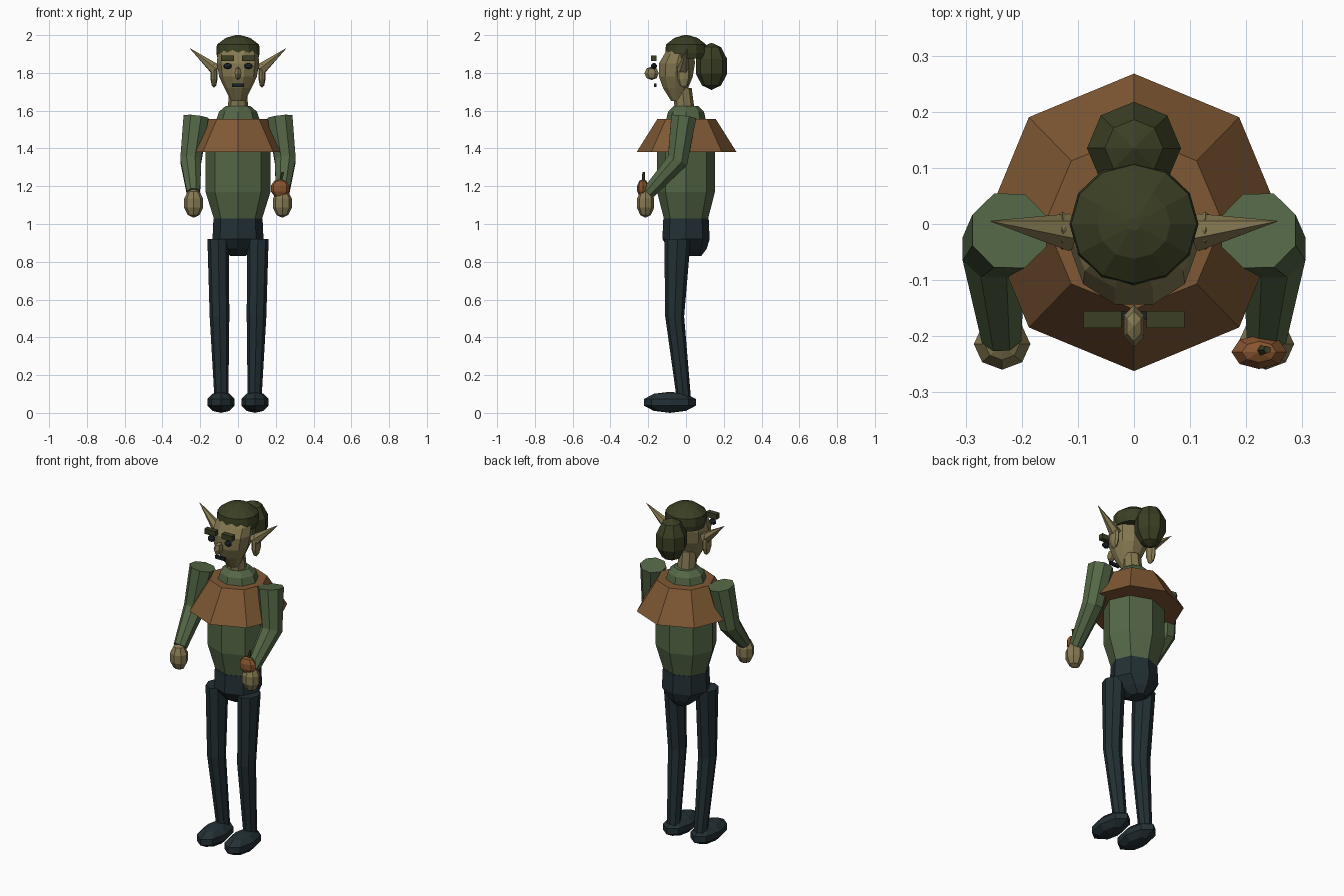
import bpy, bmesh, math
from mathutils import Vector, Matrix

if "Cube" in bpy.data.objects:
    bpy.data.objects.remove(bpy.data.objects["Cube"])


def material(name, r, g, b):
    # sRGB bytes to linear diffuse colour
    m = bpy.data.materials.new(name)
    lin = [((c / 255 + 0.055) / 1.055) ** 2.4 for c in (r, g, b)]
    m.diffuse_color = (*lin, 1)
    m.use_nodes = True
    m.node_tree.nodes["Principled BSDF"].inputs["Base Color"].default_value = m.diffuse_color
    return m


SKIN = material("olive_skin", 134, 122, 82)
SHIRT = material("green_cloth", 84, 103, 70)
LEATHER = material("brown_leather", 128, 89, 52)
HAIR = material("dark_moss_hair", 59, 63, 36)
TROUSERS = material("dark_blue_cloth", 35, 48, 53)
DARK = material("near_black", 26, 33, 38)
FRUIT = material("rust_fruit", 136, 84, 46)


def finish(name, bm, mat):
    bmesh.ops.recalc_face_normals(bm, faces=bm.faces)
    me = bpy.data.meshes.new(name)
    bm.to_mesh(me)
    bm.free()
    me.materials.append(mat)
    ob = bpy.data.objects.new(name, me)
    bpy.context.collection.objects.link(ob)
    return ob


def skin_rings(name, rings, mat):
    # join rings of points with quads and close both ends
    bm = bmesh.new()
    loops = [[bm.verts.new(p) for p in ring] for ring in rings]
    n = len(loops[0])
    for a, b in zip(loops, loops[1:]):
        for i in range(n):
            j = (i + 1) % n
            bm.faces.new((a[i], a[j], b[j], b[i]))
    bm.faces.new(loops[0])
    bm.faces.new(loops[-1])
    return finish(name, bm, mat)


def loft(name, sections, mat, n=8):
    # level sections: x, y, z, half width, half depth
    ang = [2 * math.pi * i / n for i in range(n)]
    return skin_rings(name, [[(x + rx * math.cos(a), y + ry * math.sin(a), z) for a in ang]
                             for x, y, z, rx, ry in sections], mat)


def tube(name, pts, radii, mat, n=8):
    # bent tube whose rings follow the path
    pts = [Vector(p) for p in pts]
    rings = []
    for i, (p, r) in enumerate(zip(pts, radii)):
        d = Vector()
        if i > 0:
            d += (p - pts[i - 1]).normalized()
        if i < len(pts) - 1:
            d += (pts[i + 1] - p).normalized()
        d.normalize()
        u = (Vector((1, 0, 0)) - d * d.x).normalized()
        v = d.cross(u)
        rings.append([p + r * (math.cos(a) * u + math.sin(a) * v)
                      for a in (2 * math.pi * (k + 0.5) / n for k in range(n))])
    return skin_rings(name, rings, mat)


def ball(name, centre, radii, mat, u=8, v=5):
    bm = bmesh.new()
    bmesh.ops.create_uvsphere(bm, u_segments=u, v_segments=v, radius=1,
                              matrix=Matrix.Translation(centre) @ Matrix.Diagonal((*radii, 1)))
    return finish(name, bm, mat)


def box(name, centre, size, mat):
    bm = bmesh.new()
    bmesh.ops.create_cube(bm, size=1,
                          matrix=Matrix.Translation(centre) @ Matrix.Diagonal((*size, 1)))
    return finish(name, bm, mat)


# torso, shoulder cape and hips
loft("torso", [(0, 0, 1.02, .125, .115), (0, 0, 1.17, .172, .153), (0, 0, 1.40, .172, .153),
               (0, 0, 1.55, .115, .105), (0, 0, 1.595, .10, .095), (0, 0, 1.625, .065, .065)], SHIRT)
loft("cape", [(0, 0.003, 1.38, .265, .265), (0, 0.003, 1.555, .158, .155)], LEATHER)
loft("hips", [(0, 0, 1.03, .13, .12), (0, 0, .92, .135, .125), (0, .01, .87, .09, .10),
              (0, .03, .83, .04, .05)], TROUSERS)

# neck and head
loft("neck", [(0, -.005, 1.58, .06, .06), (0, -.01, 1.63, .052, .052), (0, -.02, 1.72, .05, .05)], SKIN)
loft("head", [(0, -.045, 1.65, .035, .035), (0, -.055, 1.72, .072, .07), (0, -.054, 1.78, .10, .094),
              (0, -.048, 1.85, .112, .10), (0, -.035, 1.90, .108, .083), (0, -.01, 1.96, .07, .07)],
     SKIN, 10)

# hair cap and bun
loft("hair_cap", [(0, 0, 1.875, .108, .104), (0, 0, 1.905, .115, .11), (0, 0, 1.95, .112, .106),
                  (0, 0, 1.985, .065, .062), (0, 0, 2.0, .012, .012)], HAIR, 12)
ball("hair_bun", (0, .135, 1.835), (.088, .087, .125), HAIR)

# nose and mouth
ball("nose", (0, -.182, 1.798), (.021, .038, .036), SKIN, 6, 4)
box("mouth", (0, -.163, 1.735), (.064, .014, .018), DARK)

for side, s in (("left", -1), ("right", 1)):
    # face parts
    ball(side + "_eye", (s * .055, -.17, 1.836), (.023, .016, .017), DARK, 8, 5)
    box(side + "_eyebrow", (s * .056, -.17, 1.877), (.068, .03, .03), HAIR)
    ball(side + "_ear", (s * .127, -.012, 1.79), (.02, .036, .07), SKIN, 8, 5)
    tube(side + "_ear_tip", [(s * .115, -.015, 1.815), (s * .255, .005, 1.93)], [.034, .001], SKIN, 6)
    # arms
    tube(side + "_arm", [(s * .222, -.012, 1.566), (s * .25, -.045, 1.335), (s * .236, -.2, 1.165)],
         [.072, .06, .038], SHIRT)
    ball(side + "_hand", (s * .235, -.214, 1.11), (.053, .048, .077), SKIN)
    # legs
    loft(side + "_leg", [(s * .105, -.045, .92, .057, .07), (s * .098, -.06, .51, .052, .05),
                         (s * .088, -.012, .08, .037, .038)], TROUSERS)
    ball(side + "_shoe", (s * .09, -.085, .056), (.076, .145, .056), TROUSERS)

# fruit held in one hand
ball("fruit", (.223, -.228, 1.188), (.052, .032, .05), FRUIT)
tube("fruit_stem", [(.225, -.226, 1.22), (.238, -.224, 1.275)], [.01, .007], HAIR, 5)
